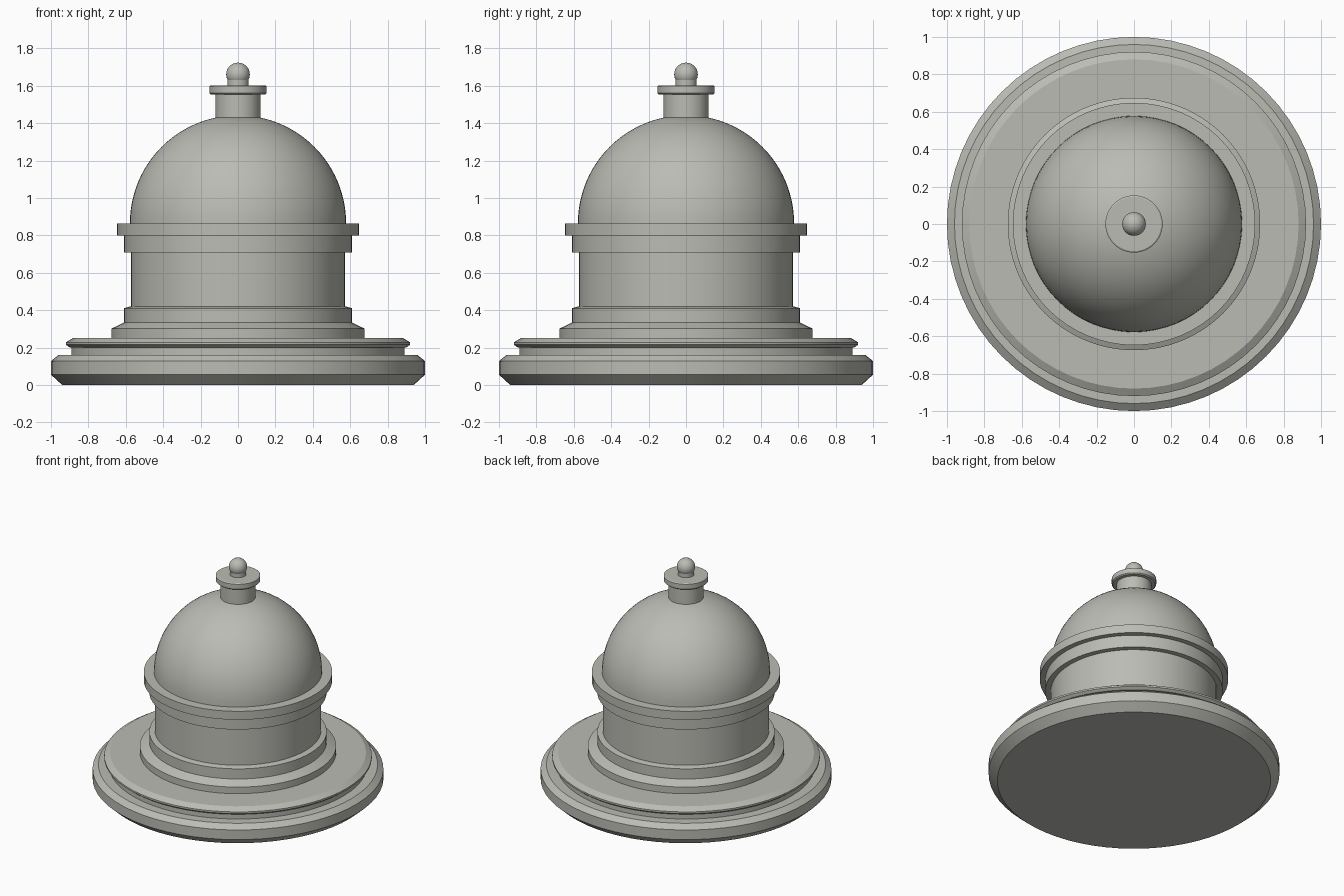
import bpy, bmesh, math

if "Cube" in bpy.data.objects:
    bpy.data.objects.remove(bpy.data.objects["Cube"])

SEG = 64
stone = bpy.data.materials.new("pale_grey_stone")
stone.diffuse_color = (0.50, 0.50, 0.46, 1)
stone.use_nodes = True
stone.node_tree.nodes["Principled BSDF"].inputs["Base Color"].default_value = stone.diffuse_color


def lathe(name, profile):
    """Revolve a (radius, z) profile around z and close both ends."""
    bm = bmesh.new()
    rings = []
    for r, z in profile:
        if r < 1e-4:
            rings.append([bm.verts.new((0, 0, z))])
        else:
            rings.append([bm.verts.new((r * math.cos(a), r * math.sin(a), z))
                          for a in (2 * math.pi * i / SEG for i in range(SEG))])
    for lo, hi in zip(rings, rings[1:]):
        for i in range(SEG):
            j = (i + 1) % SEG
            if len(lo) == 1:
                bm.faces.new((lo[0], hi[j], hi[i]))
            elif len(hi) == 1:
                bm.faces.new((lo[i], lo[j], hi[0]))
            else:
                bm.faces.new((lo[i], lo[j], hi[j], hi[i]))
    if len(rings[0]) > 1:
        bm.faces.new(rings[0][::-1])
    if len(rings[-1]) > 1:
        bm.faces.new(rings[-1])
    me = bpy.data.meshes.new(name)
    bm.to_mesh(me)
    bm.free()
    me.materials.append(stone)
    ob = bpy.data.objects.new(name, me)
    bpy.context.collection.objects.link(ob)
    bpy.ops.object.select_all(action='DESELECT')
    ob.select_set(True)
    bpy.context.view_layer.objects.active = ob
    bpy.ops.object.shade_smooth_by_angle(angle=math.radians(20))


def arc(r, cz, a0, a1, n):
    """Profile points on a circle centred on the axis."""
    return [(r * math.cos(a0 + (a1 - a0) * i / n), cz + r * math.sin(a0 + (a1 - a0) * i / n))
            for i in range(n + 1)]


# Wide stepped base
lathe("base_plinth", [(0.94, 0), (1.0, 0.055), (1.0, 0.128), (0.96, 0.16)])
lathe("base_recess", [(0.89, 0.16), (0.89, 0.2)])
lathe("base_disc", [(0.90, 0.2), (0.92, 0.215), (0.92, 0.228), (0.88, 0.252)])
# Drum foot, drum and cornice
lathe("drum_foot", [(0.675, 0.252), (0.675, 0.302), (0.61, 0.333),
                    (0.61, 0.41), (0.575, 0.42)])
lathe("drum", [(0.572, 0.42), (0.572, 0.708)])
lathe("lower_cornice", [(0.61, 0.708), (0.61, 0.80)])
lathe("upper_cornice", [(0.648, 0.80), (0.648, 0.864)])
# Dome
lathe("dome", arc(0.578, 0.864, 0, math.pi / 2, 24))
# Finial
lathe("finial_neck", [(0.12, 1.40), (0.12, 1.555)])
lathe("finial_cap", [(0.145, 1.553), (0.153, 1.56), (0.153, 1.597), (0.145, 1.602)])
lathe("finial_stem", [(0.056, 1.60), (0.056, 1.63)])
lathe("finial_ball", arc(0.063, 1.66, -math.pi / 2, math.pi / 2, 18))
